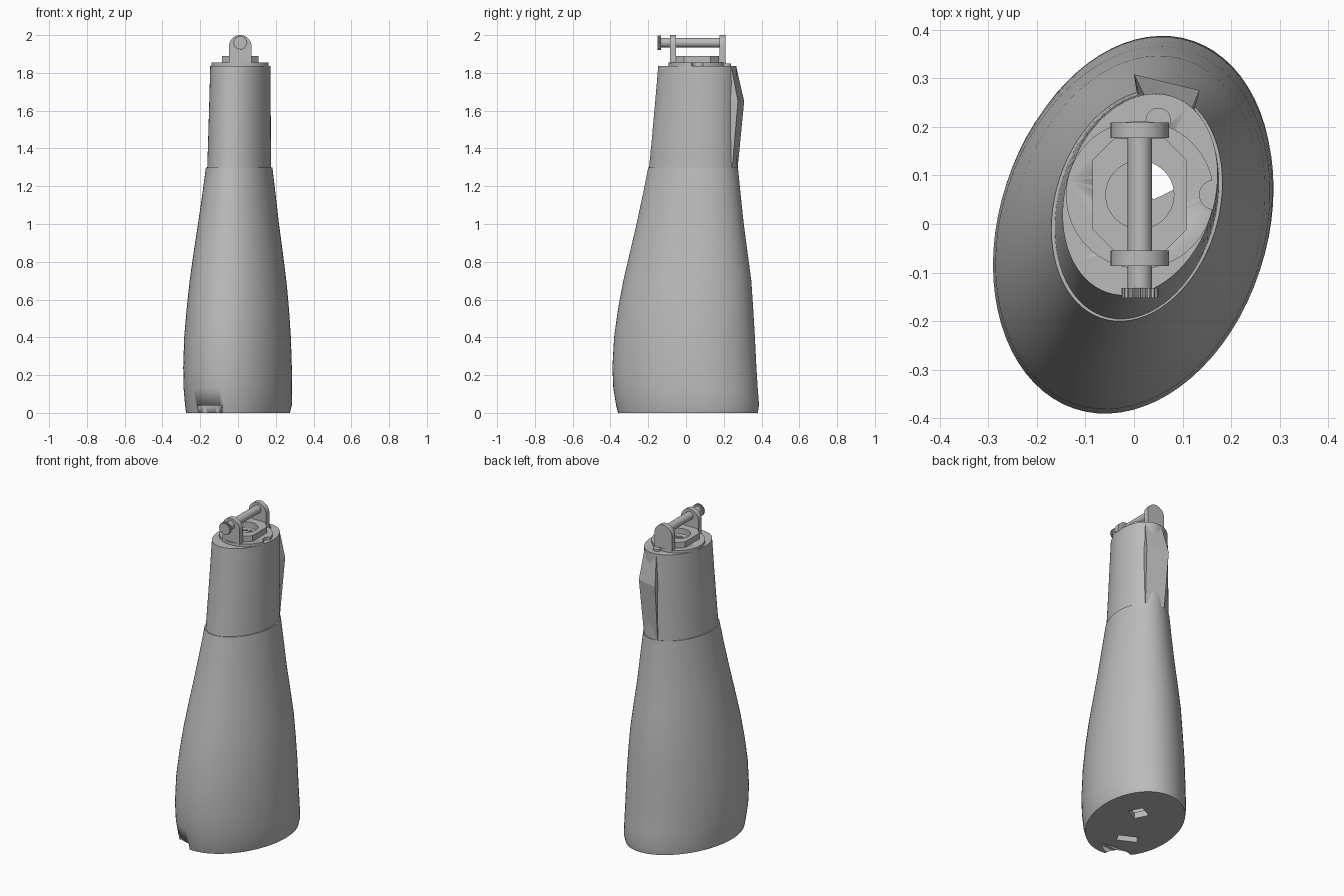
import bpy
import bmesh
import math
from mathutils import Matrix, Vector

if "Cube" in bpy.data.objects:
    bpy.data.objects.remove(bpy.data.objects["Cube"])

GREY = (0.5, 0.5, 0.5, 1)
material = bpy.data.materials.new("plain grey")
material.use_nodes = True
material.diffuse_color = GREY
material.node_tree.nodes["Principled BSDF"].inputs["Base Color"].default_value = GREY

AXIS = Vector((0.012, 0.06, 0))   # centre line of the top fitting


def finish(name, bm, smooth=True):
    bmesh.ops.recalc_face_normals(bm, faces=bm.faces)
    mesh = bpy.data.meshes.new(name)
    bm.to_mesh(mesh)
    bm.free()
    mesh.materials.append(material)
    obj = bpy.data.objects.new(name, mesh)
    bpy.context.scene.collection.objects.link(obj)
    bpy.ops.object.select_all(action="DESELECT")
    obj.select_set(True)
    bpy.context.view_layer.objects.active = obj
    if smooth:
        bpy.ops.object.shade_smooth_by_angle(angle=math.radians(30))
    return obj


def loft_rings(name, rings, smooth=True):
    """Skin a stack of equal point rings and cap both ends."""
    bm = bmesh.new()
    loops = [[bm.verts.new(p) for p in ring] for ring in rings]
    n = len(loops[0])
    for low, high in zip(loops, loops[1:]):
        for i in range(n):
            j = (i + 1) % n
            bm.faces.new((low[i], low[j], high[j], high[i]))
    bm.faces.new(loops[0][::-1])
    bm.faces.new(loops[-1])
    return finish(name, bm, smooth)


def oval(section, inset=0.0, sides=72):
    """Slanted oval ring that fills the given x and y limits."""
    z, x0, x1, y0, y1 = section
    cx, cy = (x0 + x1) / 2, (y0 + y1) / 2
    rx, ry = (x1 - x0) / 2 - inset, (y1 - y0) / 2 - inset
    turns = [math.tau * i / sides for i in range(sides)]
    return [(cx + rx * math.cos(t), cy + ry * math.sin(t + 0.2), z) for t in turns]


def cylinder(name, centre, radius, depth, sides=48, along_y=False):
    bm = bmesh.new()
    place = Matrix.Translation(centre)
    if along_y:
        place = place @ Matrix.Rotation(math.pi / 2, 4, "X")
    bmesh.ops.create_cone(bm, cap_ends=True, segments=sides, radius1=radius,
                          radius2=radius, depth=depth, matrix=place)
    return finish(name, bm)


def box(name, centre, size, angle=0.0):
    bm = bmesh.new()
    place = (Matrix.Translation(centre) @ Matrix.Rotation(angle, 4, "Z")
             @ Matrix.Diagonal((*size, 1)))
    bmesh.ops.create_cube(bm, size=1, matrix=place)
    return finish(name, bm, smooth=False)


def cut(target, *cutters):
    for cutter in cutters:
        mod = target.modifiers.new("cut", "BOOLEAN")
        mod.operation = "DIFFERENCE"
        mod.solver = "EXACT"
        mod.object = cutter
        bpy.ops.object.select_all(action="DESELECT")
        target.select_set(True)
        bpy.context.view_layer.objects.active = target
        bpy.ops.object.modifier_apply(modifier=mod.name)
    for cutter in set(cutters):
        bpy.data.objects.remove(cutter)


# Main grip: z, then left/right and front/back limits
sections = [
    (0, -0.275, 0.275, -0.36, 0.38),
    (0.04, -0.28, 0.285, -0.37, 0.387),
    (0.13, -0.288, 0.287, -0.385, 0.38),
    (0.24, -0.29, 0.285, -0.39, 0.373),
    (0.4, -0.285, 0.28, -0.381, 0.365),
    (0.55, -0.272, 0.27, -0.36, 0.356),
    (0.7, -0.256, 0.256, -0.332, 0.346),
    (0.85, -0.235, 0.237, -0.297, 0.326),
    (1, -0.212, 0.217, -0.262, 0.306),
    (1.15, -0.19, 0.2, -0.23, 0.29),
    (1.3, -0.17, 0.182, -0.2, 0.275),
]
grip = loft_rings("grip_body", [oval(s) for s in sections])
cavity = loft_rings("grip_cavity", [oval(s, 0.03) for s in sections[1:-1]])
bore = cylinder("grip_bore", AXIS + Vector((0, 0, 1.2)), 0.1, 0.6)
slant = math.radians(26)
socket = box("socket_cut", (0.06, 0.11, 0), (0.09, 0.09, 0.2), slant)
slot = box("slot_cut", (-0.08, -0.15, 0), (0.12, 0.055, 0.2), -slant)
thumb = cylinder("thumb_cut", (-0.17, -0.355, 0), 0.085, 0.08)
cut(grip, cavity, bore, socket, slot, thumb)

# Upper sleeve
sleeve_sections = [
    (1.295, -0.163, 0.175, -0.196, 0.272),
    (1.45, -0.158, 0.174, -0.181, 0.27),
    (1.65, -0.152, 0.173, -0.163, 0.27),
    (1.837, -0.147, 0.172, -0.147, 0.268),
]
sleeve = loft_rings("upper_sleeve", [oval(s) for s in sleeve_sections])
cut(sleeve, cylinder("sleeve_bore", AXIS + Vector((0, 0, 1.5)), 0.1, 1))

# Raised clip on the back of the sleeve
clip = []
for z, x0, y0, x1, y1 in ((1.3, 0.005, 0.274, 0.12, 0.245),
                          (1.65, 0, 0.308, 0.135, 0.275),
                          (1.832, 0.02, 0.266, 0.12, 0.24)):
    clip.append([(x0, y0, z), (x1, y1, z), (x1 - 0.02, 0.2, z), (x0 + 0.02, 0.22, z)])
loft_rings("back_clip", clip, smooth=False)

# Flange disc with a locating notch, and a small pin beside it
flange = cylinder("flange_disc", AXIS + Vector((0, 0, 1.843)), 0.152, 0.022, 64)
cut(flange, cylinder("flange_hole", AXIS + Vector((0, 0, 1.84)), 0.07, 0.2),
    cylinder("flange_notch", (0.165, 0.06, 1.85), 0.03, 0.2))
cylinder("locating_pin", (0.05, 0.213, 1.84), 0.026, 0.02, 32)

# Chamfered hub around the bore
w, d, c = 0.097, 0.116, 0.045
corners = [(w, d - c), (w - c, d), (c - w, d), (-w, d - c),
           (-w, c - d), (c - w, -d), (w - c, -d), (w, c - d)]
hub = loft_rings("chamfered_hub", [[(AXIS.x + x, AXIS.y + y, z) for x, y in corners]
                                   for z in (1.85, 1.89)], smooth=False)
cut(hub, cylinder("hub_hole", AXIS + Vector((0, 0, 1.87)), 0.07, 0.2))

# Two round-topped lugs
arch = [(math.cos(a) * 0.06, 1.94 + math.sin(a) * 0.06)
        for a in (math.pi * i / 20 for i in range(21))]
arch += [(-0.06, 1.85), (0.06, 1.85)]
for name, y in (("front_lug", -0.086), ("back_lug", 0.177)):
    loft_rings(name, [[(AXIS.x + x, yy, z) for x, z in arch] for yy in (y, y + 0.032)])

# Cross bolt with a ridged head
cylinder("cross_bolt", (AXIS.x, 0.025, 1.96), 0.025, 0.32, 32, along_y=True)
knurl = []
for y in (-0.152, -0.132):
    radii = [0.038 if i % 4 < 2 else 0.034 for i in range(80)]
    knurl.append([(AXIS.x + r * math.cos(math.tau * i / 80), y,
                   1.96 + r * math.sin(math.tau * i / 80)) for i, r in enumerate(radii)])
loft_rings("bolt_head", knurl, smooth=False)
